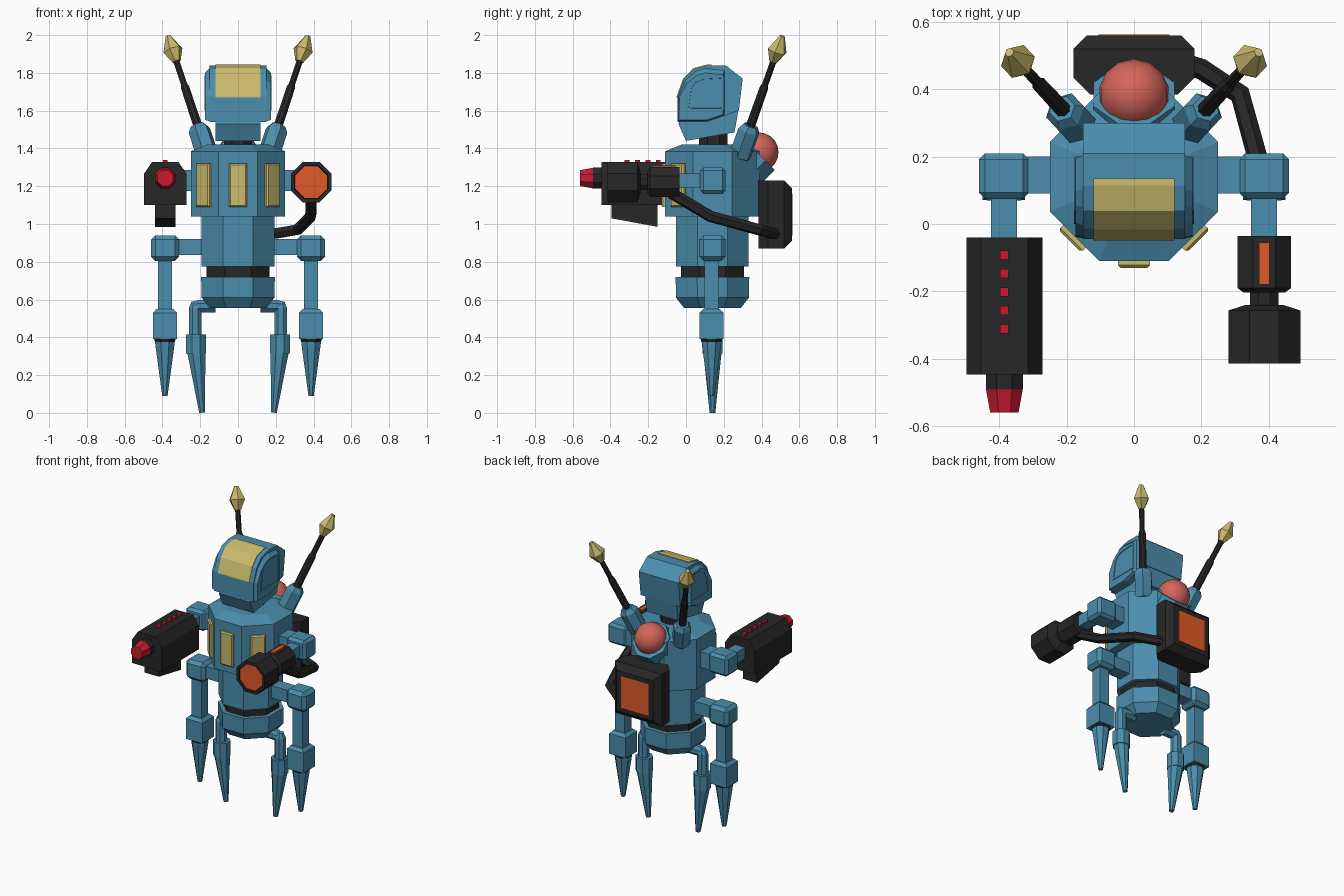
import bpy, bmesh
from math import pi, cos, sin
from mathutils import Vector

if "Cube" in bpy.data.objects:
    bpy.data.objects.remove(bpy.data.objects["Cube"])


def mat(name, rgb):
    m = bpy.data.materials.new(name)
    m.diffuse_color = (*rgb, 1)
    m.use_nodes = True
    m.node_tree.nodes["Principled BSDF"].inputs["Base Color"].default_value = m.diffuse_color
    return m


BLUE = mat("blue", (0.07, 0.27, 0.42))
BLACK = mat("black", (0.02, 0.02, 0.02))
GOLD = mat("gold", (0.60, 0.50, 0.15))
ORANGE = mat("orange", (0.75, 0.10, 0.02))
RED = mat("red", (0.60, 0.01, 0.03))
CORAL = mat("coral", (0.65, 0.13, 0.10))


def finish(name, bm, m):
    bmesh.ops.recalc_face_normals(bm, faces=bm.faces)
    me = bpy.data.meshes.new(name)
    bm.to_mesh(me)
    bm.free()
    ob = bpy.data.objects.new(name, me)
    bpy.context.collection.objects.link(ob)
    me.materials.append(m)
    return ob


def stack(name, rings, m, inset=None):
    """Skin a list of equal-length point rings and cap both ends."""
    bm = bmesh.new()
    vs = [[bm.verts.new(p) for p in r] for r in rings]
    n = len(vs[0])
    for a, b in zip(vs, vs[1:]):
        for i in range(n):
            j = (i + 1) % n
            bm.faces.new((a[i], a[j], b[j], b[i]))
    bm.faces.new(vs[0])
    end = bm.faces.new(vs[-1])
    bmesh.ops.recalc_face_normals(bm, faces=bm.faces)
    if inset:
        bmesh.ops.inset_region(bm, faces=[end], thickness=inset[0], depth=0)
        bmesh.ops.inset_region(bm, faces=[end], thickness=0.003, depth=-inset[1])
    return finish(name, bm, m)


def loft(name, p0, p1, prof, m, n=8, inset=None):
    """Regular prism from p0 towards p1; prof = (distance, apothem) pairs."""
    p0, p1 = Vector(p0), Vector(p1)
    d = (p1 - p0).normalized()
    q = d.to_track_quat('Z', 'Y')
    rings = []
    for t, a in prof:
        r = a / cos(pi / n)
        rings.append([p0 + d * t + q @ Vector((r * cos((i + .5) * 2 * pi / n), r * sin((i + .5) * 2 * pi / n), 0))
                      for i in range(n)])
    return stack(name, rings, m, inset)


def column(name, x, y, prof, m, n=8):
    """Vertical loft; prof = (z, apothem) pairs."""
    return loft(name, (x, y, 0), (x, y, 1), prof, m, n)


def box(name, x, y, z, m, bevel=0):
    ob = stack(name, [[(a, y[0], z[0]), (a, y[1], z[0]), (a, y[1], z[1]), (a, y[0], z[1])] for a in sorted(x)], m)
    if bevel:
        b = ob.modifiers.new("bevel", 'BEVEL')
        b.width, b.segments = bevel, 1
    return ob


def across(name, pts, x0, x1, m, inset=None):
    """Extrude a (y, z) profile along x."""
    return stack(name, [[(x, y, z) for y, z in pts] for x in (x0, x1)], m, inset)


CY = 0.14
# Body
column("upper_torso", 0, CY, [(1.04, .25), (1.385, .25), (1.42, .165)], BLUE)
column("lower_torso", 0, CY, [(.775, .192), (1.05, .192)], BLUE)
column("waist_belt", 0, CY, [(.71, .167), (.785, .167)], BLACK)
column("pelvis", 0, CY, [(.555, .15), (.61, .193), (.72, .195)], BLUE)
for k, nm in ((-1, "left"), (0, "centre"), (1, "right")):
    a = k * pi / 4
    d, u = Vector((sin(a), -cos(a), 0)), Vector((cos(a), sin(a), 0))
    rings = []
    for t, w, h in ((.24, .048, .115), (.262, .048, .115), (.27, .04, .107)):
        c = Vector((0, CY, 1.205)) + d * t
        rings.append([c + u * sx * w + Vector((0, 0, sz * h)) for sx, sz in ((-1, -1), (1, -1), (1, 1), (-1, 1))])
    stack("chest_panel_" + nm, rings, GOLD)

# Head
column("neck", 0, CY + .005, [(1.40, .075), (1.50, .075)], BLACK)
across("jaw", [(0, 1.44), (.257, 1.485), (.28, 1.62), (-.03, 1.56), (-.04, 1.53)], -.12, .12, BLUE)
HELMET = [(-.045, 1.54), (.11, 1.54), (.28, 1.60), (.30, 1.77), (.21, 1.84),
          (.115, 1.84), (.04, 1.82), (-.013, 1.765), (-.045, 1.675)]
across("helmet", HELMET, -.152, .152, BLUE)
CHEEK = [(-.042, 1.545), (.11, 1.545), (.205, 1.575), (.205, 1.815), (.10, 1.825), (.05, 1.81), (-.005, 1.76),
         (-.04, 1.675)]
INNER = [(-.038, 1.55), (.11, 1.55), (.195, 1.58), (.195, 1.79), (.10, 1.80), (.055, 1.785), (.005, 1.745),
         (-.035, 1.67)]
for s, nm in ((-1, "left"), (1, "right")):
    stack("cheek_" + nm, [[(s * x, y, z) for y, z in p] for x, p in ((.128, CHEEK), (.15, CHEEK), (.174, INNER))], BLUE)
    # Raised arch frame with a recessed middle on each side of the head
    arch = [(.0, 1.60), (.20, 1.60), (.20, 1.785), (.09, 1.785), (.04, 1.765), (.01, 1.72)]
    across("cheek_arch_" + nm, arch, s * .15, s * .178, BLUE, (.018, .014))
across("visor", [(-.049, 1.67), (-.049, 1.676), (-.016, 1.768), (.038, 1.825), (.115, 1.845), (.135, 1.845),
                 (.135, 1.80), (.0, 1.67)], -.12, .12, GOLD)

# Rear dome in its tilted socket
loft("dome_socket", (0, .30, 1.285), (0, .40, 1.385), [(0, .12), (.12, .12)], BLUE)
bm = bmesh.new()
bmesh.ops.create_uvsphere(bm, u_segments=14, v_segments=10, radius=.105)
bmesh.ops.translate(bm, verts=bm.verts, vec=(0, .385, 1.38))
for f in bm.faces:
    f.smooth = True
finish("rear_dome", bm, CORAL)

# Backpack
stack("backpack", [[(sx * hx, y, 1.05 + sz * hz) for sx, sz in ((-1, -1), (1, -1), (1, 1), (-1, 1))]
                   for y, hx, hz in ((.385, .13, .18), (.435, .18, .18), (.52, .18, .18), (.56, .14, .14))], BLACK)
box("backpack_screen", (-.105, .105), (.54, .563), (.94, 1.16), ORANGE)

for s, nm in ((-1, "left"), (1, "right")):
    def X(a, b):
        return (s * a, s * b)

    # Antenna
    base, tip = Vector((s * .16, .285, 1.36)), Vector((s * .37, .51, 1.995))
    L = (tip - base).length
    loft("antenna_pod_" + nm, base, tip, [(0, .052), (.15, .052), (.18, .035)], BLUE, 6)
    loft("antenna_rod_" + nm, base, tip, [(.1, .024), (.40, .022), (.42, .016), (L - .14, .016)], BLACK, 8)
    loft("antenna_tip_" + nm, base, tip, [(L - .15, .02), (L - .085, .046), (L, .012)], GOLD, 6)

    # Arm
    box("shoulder_" + nm, X(.24, .32), (.09, .20), (1.175, 1.285), BLUE)
    box("elbow_" + nm, X(.312, .46), (.075, .21), (1.16, 1.30), BLUE, .018)
    box("forearm_" + nm, X(.348, .424), (-.06, .09), (1.19, 1.268), BLUE)

    # Outer leg
    x = s * .387
    box("outer_hip_bar_" + nm, X(.15, .33), (.095, .185), (.835, .92), BLUE)
    box("outer_hip_" + nm, X(.312, .46), (.07, .21), (.805, .94), BLUE, .022)
    column("outer_thigh_" + nm, x, .135, [(.53, .037), (.82, .037)], BLUE, 4)
    column("outer_knee_" + nm, x, .135, [(.39, .063), (.53, .063), (.55, .045)], BLUE, 4)
    column("outer_knee_ring_" + nm, x, .135, [(.37, .05), (.392, .058)], BLACK, 8)
    column("outer_shin_" + nm, x, .135, [(.09, .014), (.355, .05), (.375, .052)], BLUE, 8)

    # Inner leg
    loft("inner_hip_" + nm, (s * .12, CY, .565), (s * .24, CY, .565), [(0, .033), (.09, .033), (.12, .022)], BLUE)
    column("inner_thigh_" + nm, s * .226, CY, [(.41, .034), (.555, .034), (.59, .02)], BLUE)
    column("inner_knee_" + nm, s * .222, CY, [(.315, .052), (.415, .052)], BLUE)
    loft("inner_shin_" + nm, (s * .222, CY, .34), (s * .19, CY, 0), [(0, .048), (.03, .047), (.3405, .015)], BLUE)

# Left arm blaster
GX = -.385
half = [(.055, 1.10), (.113, 1.10), (.113, 1.265), (.07, 1.328)]
prof = [(GX + a, z) for a, z in half] + [(GX - a, z) for a, z in reversed(half)]
stack("blaster_body", [[(px, y, pz) for px, pz in prof] for y in (-.447, -.04)], BLACK)
across("blaster_magazine", [(-.395, 1.12), (-.395, 1.03), (-.15, .985), (-.15, 1.12)], GX - .055, GX + .055, BLACK)
loft("blaster_collar", (GX, -.43, 1.243), (GX, -1, 1.243), [(0, .055), (.062, .055)], BLACK)
loft("blaster_muzzle", (GX, -.49, 1.243), (GX, -1, 1.243), [(0, .055), (.07, .042)], RED)
for i in range(5):
    y = -.092 - i * .055
    box(f"blaster_light_{i + 1}", (GX - .013, GX + .013), (y - .013, y + .013), (1.31, 1.34), RED)

# Right arm lamp
P, Q = (.387, -.035, 1.222), (.387, -1, 1.222)
loft("lamp_body", P, Q, [(0, .08), (.155, .08), (.168, .062)], BLACK)
loft("lamp_neck", P, Q, [(.15, .042), (.24, .042)], BLACK)
loft("lamp_barrel", P, Q, [(.205, .055), (.222, .107), (.38, .107)], BLACK, 8, (.02, .012))
loft("lamp_lens", P, Q, [(.35, .084), (.375, .084)], ORANGE)
box("lamp_strip", (.371, .402), (-.18, -.055), (1.28, 1.31), ORANGE)

# Hose from backpack to lamp
cu = bpy.data.curves.new("lamp_hose", 'CURVE')
cu.dimensions = '3D'
cu.bevel_depth, cu.bevel_resolution, cu.use_fill_caps = .031, 1, True
sp = cu.splines.new('POLY')
path = [(.12, .485, .945), (.20, .46, .95), (.315, .385, .97), (.385, .13, 1.04), (.387, -.08, 1.165)]
sp.points.add(len(path) - 1)
for pt, co in zip(sp.points, path):
    pt.co = (*co, 1)
sp.use_smooth = False
cu.materials.append(BLACK)
bpy.context.collection.objects.link(bpy.data.objects.new("lamp_hose", cu))
